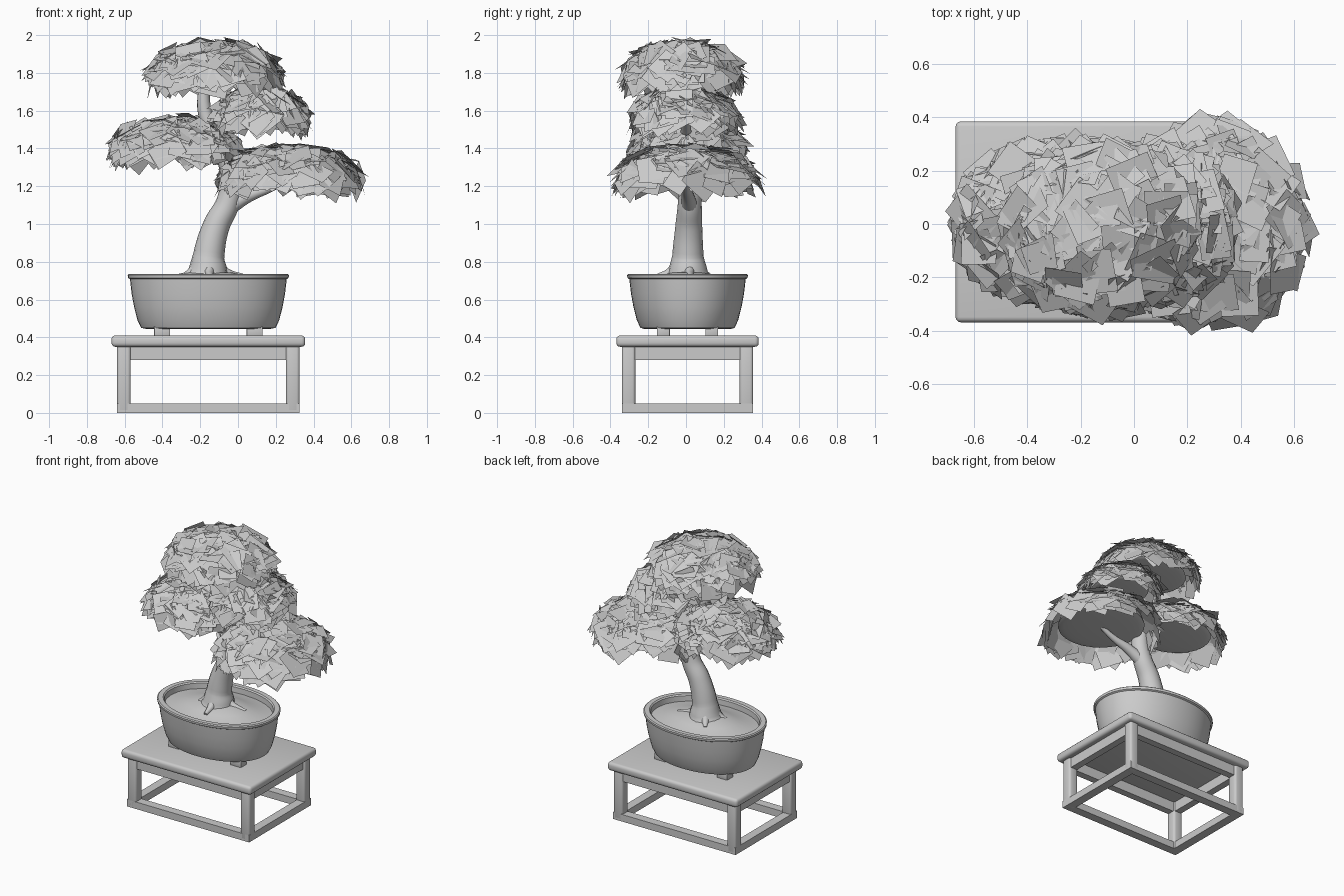
import bpy, bmesh, math, random
from mathutils import Vector, Matrix

if "Cube" in bpy.data.objects:
    bpy.data.objects.remove(bpy.data.objects["Cube"])

random.seed(11)
CX, CY = -0.157, 0.008          # centre of stand and pot


def add_mesh(name, bm, smooth=None):
    me = bpy.data.meshes.new(name)
    bm.to_mesh(me)
    bm.free()
    ob = bpy.data.objects.new(name, me)
    bpy.context.collection.objects.link(ob)
    if smooth:
        bpy.ops.object.select_all(action='DESELECT')
        ob.select_set(True)
        bpy.context.view_layer.objects.active = ob
        bpy.ops.object.shade_smooth_by_angle(angle=math.radians(smooth))
    return ob


def box(name, x0, x1, y0, y1, z0, z1, bevel=0.0, seg=2):
    bm = bmesh.new()
    m = Matrix.Translation(((x0 + x1) / 2, (y0 + y1) / 2, (z0 + z1) / 2)) @ \
        Matrix.Diagonal((x1 - x0, y1 - y0, z1 - z0, 1))
    bmesh.ops.create_cube(bm, size=1, matrix=m)
    if bevel:
        bmesh.ops.bevel(bm, geom=bm.edges[:], offset=bevel, segments=seg,
                        profile=0.5, affect='EDGES')
    return add_mesh(name, bm, 40)


def oval(name, profile, inset, center, n=48, power=2.1):
    """Loft superellipse rings (half width, z); half depth = half width - inset."""
    bm = bmesh.new()
    rings = []
    for r, z in profile:
        ring = []
        for i in range(n):
            a = 2 * math.pi * i / n
            c, s = math.cos(a), math.sin(a)
            x = math.copysign(abs(c) ** (2 / power), c) * r
            y = math.copysign(abs(s) ** (2 / power), s) * max(r - inset, r * 0.7)
            ring.append(bm.verts.new((center[0] + x, center[1] + y, z)))
        rings.append(ring)
    for a, b in zip(rings, rings[1:]):
        for i in range(n):
            j = (i + 1) % n
            bm.faces.new((a[i], a[j], b[j], b[i]))
    bm.faces.new(rings[0][::-1])
    bm.faces.new(rings[-1])
    return add_mesh(name, bm, 40)


def limb(name, pts, sides=4):
    """Tapered bezier tube through points (x, y, z, radius)."""
    cu = bpy.data.curves.new(name, 'CURVE')
    cu.dimensions = '3D'
    cu.bevel_depth = 1.0
    cu.bevel_resolution = sides
    cu.use_fill_caps = True
    cu.resolution_u = 8
    sp = cu.splines.new('BEZIER')
    sp.bezier_points.add(len(pts) - 1)
    for p, (x, y, z, r) in zip(sp.bezier_points, pts):
        p.co = (x, y, z)
        p.radius = r
        p.handle_left_type = p.handle_right_type = 'AUTO'
    ob = bpy.data.objects.new(name, cu)
    bpy.context.collection.objects.link(ob)
    bpy.ops.object.select_all(action='DESELECT')
    ob.select_set(True)
    bpy.context.view_layer.objects.active = ob
    bpy.ops.object.convert(target='MESH')
    bpy.ops.object.shade_smooth_by_angle(angle=math.radians(50))


def foliage(name, cx, cy, cz, rx, ry, rz, count):
    # dome core with a nearly flat underside
    bm = bmesh.new()
    bmesh.ops.create_uvsphere(bm, u_segments=24, v_segments=12, radius=1)
    for v in bm.verts:
        k = rz * 0.78 if v.co.z > 0 else rz * 0.1
        v.co = (cx + v.co.x * rx * 0.82, cy + v.co.y * ry * 0.82,
                cz + 0.015 + v.co.z * k)
    add_mesh(name + "_core", bm, 60)
    # leaf cards laid over the flattened dome like shingles, steep at the rim
    bm = bmesh.new()
    for i in range(count):
        a = random.uniform(0, 2 * math.pi)
        z = random.uniform(-0.05, 1)
        h = math.sqrt(max(0, 1 - z * z))
        d = Vector((h * math.cos(a), h * math.sin(a), z))
        k = random.uniform(0.92, 1.06)
        up = max(z, 0) ** 0.85 + min(z, 0)
        pos = Vector((cx + d.x * rx * k, cy + d.y * ry * k, cz + up * rz * k))
        nrm = Vector((d.x / rx, d.y / ry, d.z / rz + 1.0)).normalized()
        nrm += Vector([random.uniform(-0.26, 0.26) for _ in range(3)])
        nrm.normalize()
        rot = nrm.to_track_quat('Z', 'Y').to_matrix() @ \
            Matrix.Rotation(random.uniform(0, 2 * math.pi), 3, 'Z')
        w, l = random.uniform(0.055, 0.085), random.uniform(0.065, 0.1)
        bm.faces.new([bm.verts.new(pos + rot @ Vector(c)) for c in
                      ((-w, -l, 0), (w, -l, 0), (w, l, 0), (-w, l, 0))])
    add_mesh(name + "_leaves", bm)


# stand: top, legs, upper aprons and floor rails
box("stand_top", CX - 0.513, CX + 0.513, CY - 0.377, CY + 0.377, 0.35, 0.41, 0.02, 3)
LX, LY, T = 0.483, 0.348, 0.072
for sx in (-1, 1):
    for sy in (-1, 1):
        xs = sorted((CX + sx * LX, CX + sx * (LX - T)))
        ys = sorted((CY + sy * LY, CY + sy * (LY - T)))
        box("stand_leg", *xs, *ys, 0, 0.37, 0.016, 3)
for label, z0, z1, e in (("apron", 0.28, 0.352, 0.012), ("floor_rail", 0, 0.05, 0)):
    for s in (-1, 1):
        ys = sorted((CY + s * (LY - e), CY + s * (LY - 0.062)))
        box("stand_long_" + label, CX - LX + e, CX + LX - e, *ys, z0, z1)
        xs = sorted((CX + s * (LX - e), CX + s * (LX - 0.062)))
        box("stand_short_" + label, *xs, CY - LY + 0.062, CY + LY - 0.062, z0, z1)

# pot with feet and soil
oval("pot", [(0.33, 0.445), (0.356, 0.45), (0.375, 0.49), (0.393, 0.56),
             (0.406, 0.63), (0.415, 0.708), (0.425, 0.714), (0.427, 0.73),
             (0.42, 0.736), (0.388, 0.736), (0.38, 0.728), (0.375, 0.64)],
     0.107, (CX, CY))
for sx in (-1, 1):
    for sy in (-1, 1):
        x, y = CX + sx * 0.245, CY + sy * 0.128
        box("pot_foot", x - 0.042, x + 0.042, y - 0.034, y + 0.034, 0.405, 0.46, 0.004)
oval("soil", [(0.379, 0.66), (0.379, 0.69), (0.3, 0.70), (0.22, 0.722),
              (0.13, 0.742), (0.05, 0.75)], 0.107, (CX, CY), 24, 2.1)

# trunk, surface roots and branches
limb("trunk", [(-0.165, 0.01, 0.69, 0.135), (-0.16, 0.01, 0.75, 0.105),
               (-0.155, 0.01, 0.83, 0.083), (-0.115, 0.015, 0.99, 0.071),
               (-0.055, 0.02, 1.11, 0.063), (-0.035, 0.02, 1.22, 0.058),
               (-0.07, 0.01, 1.37, 0.05), (-0.14, 0, 1.5, 0.042),
               (-0.18, 0, 1.62, 0.036), (-0.16, -0.01, 1.83, 0.022)], 6)
for deg, ln in ((5, 0.2), (125, 0.15), (200, 0.15), (275, 0.17)):
    c, s = math.cos(math.radians(deg)), math.sin(math.radians(deg))
    limb("root", [(-0.16 + c * 0.04, 0.01 + s * 0.04, 0.82, 0.025),
                  (-0.16 + c * 0.085, 0.01 + s * 0.085, 0.75, 0.027),
                  (-0.16 + c * ln, 0.01 + s * ln, 0.72, 0.012)])
limb("right_branch", [(-0.05, 0.02, 1.09, 0.045), (0.06, 0.01, 1.15, 0.033),
                      (0.17, 0, 1.19, 0.022), (0.32, 0, 1.26, 0.012)])
limb("left_branch", [(-0.06, 0.01, 1.33, 0.04), (-0.18, 0.02, 1.39, 0.028),
                     (-0.34, 0.02, 1.43, 0.012)])
limb("middle_branch", [(-0.11, 0, 1.45, 0.035), (0.0, 0, 1.52, 0.024),
                       (0.13, 0, 1.59, 0.012)])

# foliage pads
foliage("right_foliage", 0.28, 0.0, 1.23, 0.345, 0.35, 0.17, 230)
foliage("left_foliage", -0.33, 0.01, 1.385, 0.31, 0.28, 0.16, 210)
foliage("middle_foliage", 0.12, -0.01, 1.555, 0.225, 0.255, 0.145, 170)
foliage("top_foliage", -0.13, -0.02, 1.775, 0.325, 0.29, 0.175, 230)
